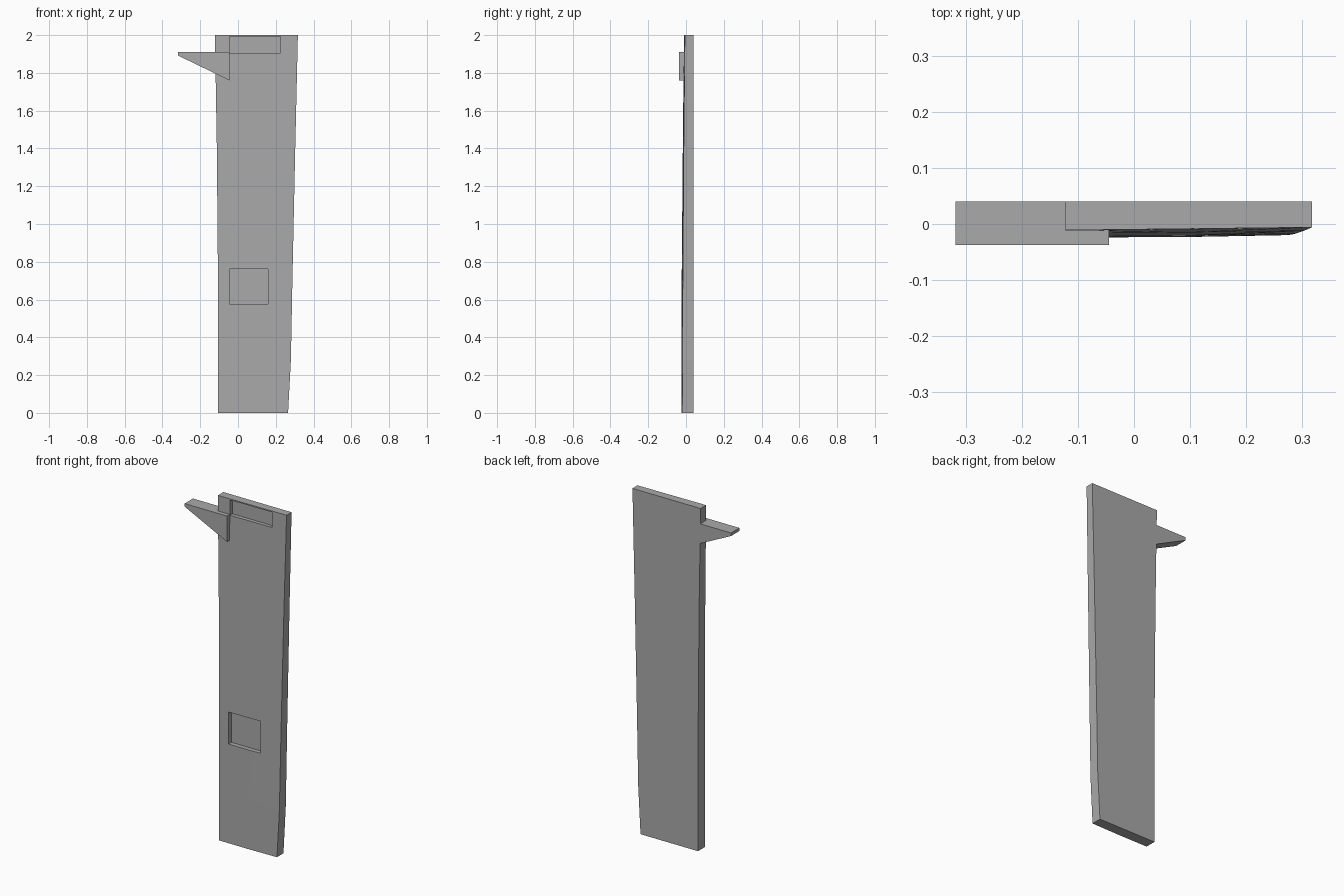
import bpy, bmesh

if "Cube" in bpy.data.objects:
    bpy.data.objects.remove(bpy.data.objects["Cube"])

BACK = 0.04

grey = bpy.data.materials.new("plain_grey")
grey.use_nodes = True
colour = (0.4, 0.4, 0.4, 1)
grey.diffuse_color = colour
grey.node_tree.nodes["Principled BSDF"].inputs["Base Color"].default_value = colour


def make_object(name, bm):
    bmesh.ops.recalc_face_normals(bm, faces=bm.faces)
    mesh = bpy.data.meshes.new(name)
    bm.to_mesh(mesh)
    bm.free()
    mesh.materials.append(grey)
    obj = bpy.data.objects.new(name, mesh)
    bpy.context.collection.objects.link(obj)
    return obj


def prism(name, outline, y0, y1):
    """Extrude an (x, z) outline from y0 to y1."""
    bm = bmesh.new()
    face = bm.faces.new([bm.verts.new((x, y0, z)) for x, z in outline])
    grown = bmesh.ops.extrude_face_region(bm, geom=[face])["geom"]
    moved = [g for g in grown if isinstance(g, bmesh.types.BMVert)]
    bmesh.ops.translate(bm, verts=moved, vec=(0, y1 - y0, 0))
    return make_object(name, bm)


def box(name, x0, x1, z0, z1, y0, y1):
    return prism(name, [(x0, z0), (x1, z0), (x1, z1), (x0, z1)], y0, y1)


# Tapered panel: each row is height, left x, right x, front y at left and right
rows = [(0, -0.105, 0.265, -0.023, -0.02),
        (0.28, -0.105, 0.28, -0.024, -0.019),
        (0.7, -0.106, 0.288, -0.023, -0.017),
        (1.4, -0.112, 0.303, -0.017, -0.012),
        (2, -0.122, 0.317, -0.011, -0.006)]
bm = bmesh.new()
rings = []
for z, xl, xr, yl, yr in rows:
    xm = (xl + xr) / 2
    ym = (yl + yr) / 2 - 0.002 * (2 - z) / 2
    points = [(xl, yl), (xm, ym), (xr, yr), (xr, BACK), (xl, BACK)]
    rings.append([bm.verts.new((x, y, z)) for x, y in points])
for low, high in zip(rings, rings[1:]):
    for i in range(len(low)):
        j = (i + 1) % len(low)
        bm.faces.new((low[i], low[j], high[j], high[i]))
bm.faces.new(rings[0])
bm.faces.new(rings[-1])
panel = make_object("tapered_panel", bm)

# Rectangular recesses cut into the front
cutters = [box("upper_recess_cutter", -0.045, 0.224, 1.905, 1.993, -0.1, 0.012),
           box("lower_recess_cutter", -0.045, 0.16, 0.577, 0.763, -0.1, 0.004)]
for cutter in cutters:
    cutter.hide_render = True
    cutter.hide_viewport = True
    cut = panel.modifiers.new(cutter.name, "BOOLEAN")
    cut.operation = "DIFFERENCE"
    cut.solver = "EXACT"
    cut.object = cutter

# Apply the cuts, then discard the cutters
graph = bpy.context.evaluated_depsgraph_get()
cut_mesh = bpy.data.meshes.new_from_object(panel.evaluated_get(graph))
panel.modifiers.clear()
panel.data = cut_mesh
for cutter in cutters:
    bpy.data.objects.remove(cutter)

# Pointed side bracket
prism("side_bracket",
      [(-0.318, 1.91), (-0.318, 1.892), (-0.045, 1.76), (-0.045, 1.91)],
      -0.037, BACK)
